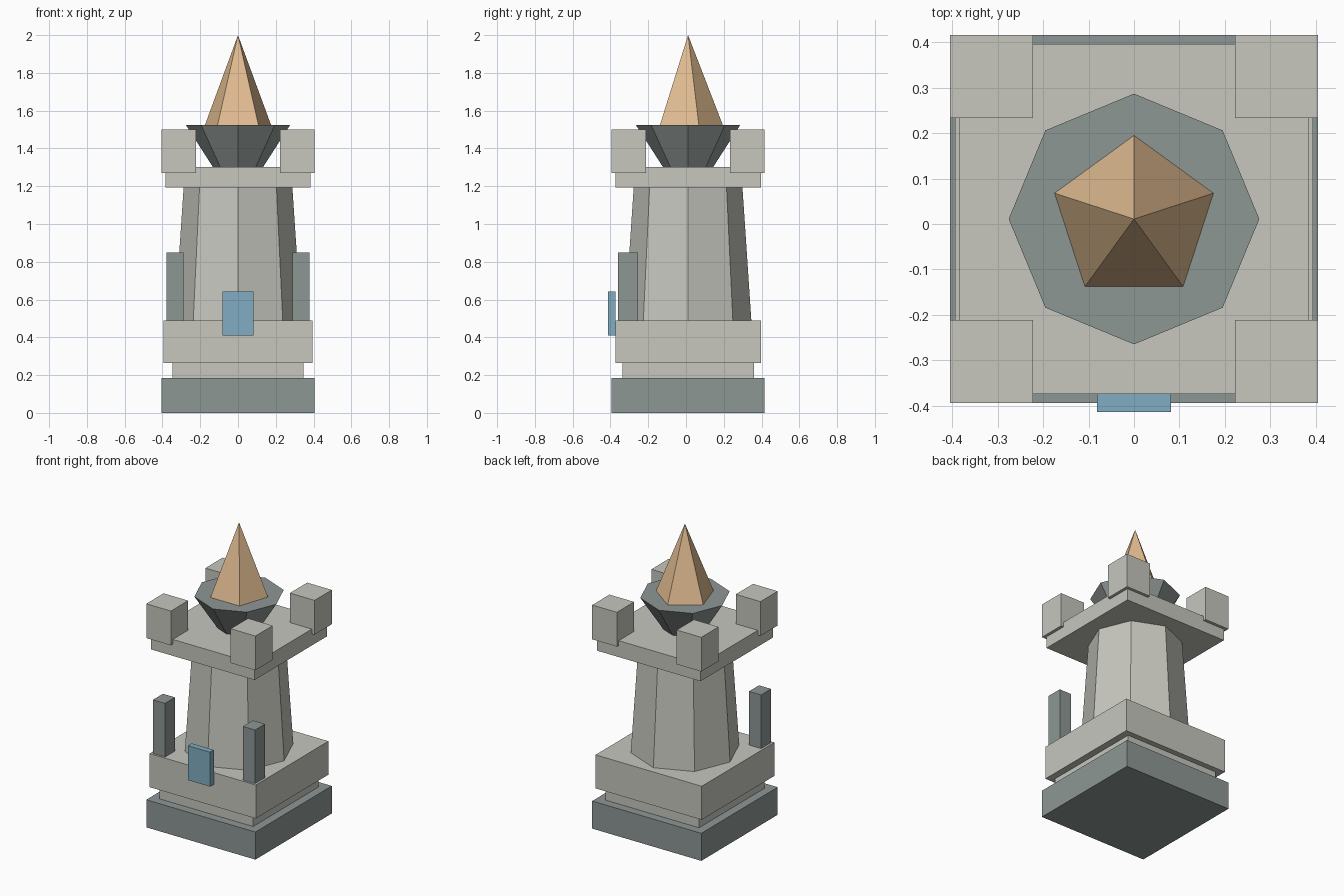
import bpy, bmesh
from math import sin, cos, tau

cube = bpy.data.objects.get("Cube")
if cube:
    bpy.data.objects.remove(cube, do_unlink=True)

AXIS_Y = 0.011  # the tower axis; the door plate makes the front deeper


def material(name, rgb):
    mat = bpy.data.materials.new(name)
    mat.use_nodes = True
    mat.diffuse_color = (*rgb, 1)
    mat.node_tree.nodes["Principled BSDF"].inputs["Base Color"].default_value = (*rgb, 1)
    return mat


stone = material("pale stone", (0.57, 0.57, 0.52))
slate = material("grey slate", (0.27, 0.31, 0.30))
timber = material("tan spire", (0.75, 0.50, 0.28))
glass = material("blue panel", (0.22, 0.42, 0.54))


def add_object(name, bm, mat):
    bmesh.ops.recalc_face_normals(bm, faces=bm.faces)
    mesh = bpy.data.meshes.new(name)
    bm.to_mesh(mesh)
    bm.free()
    mesh.materials.append(mat)
    obj = bpy.data.objects.new(name, mesh)
    bpy.context.collection.objects.link(obj)
    return obj


def box(name, x, y, z, mat):
    """Box spanning the given (low, high) ranges."""
    bm = bmesh.new()
    bmesh.ops.create_cube(bm, size=1)
    spans = (x, y, z)
    bmesh.ops.scale(bm, vec=[b - a for a, b in spans], verts=bm.verts)
    bmesh.ops.translate(bm, vec=[(a + b) / 2 for a, b in spans], verts=bm.verts)
    return add_object(name, bm, mat)


def slab(name, half_x, half_y, z, mat):
    """Box centred on the tower axis."""
    return box(name, (-half_x, half_x), (AXIS_Y - half_y, AXIS_Y + half_y), z, mat)


def frustum(name, sides, low, high, mat):
    """Faceted solid between two (radius, z) ends, one corner towards +y."""
    bm = bmesh.new()

    def ring(radius, z):
        count = sides if radius else 1
        return [bm.verts.new((radius * sin(tau * i / sides),
                              AXIS_Y + radius * cos(tau * i / sides), z))
                for i in range(count)]

    bottom, top = ring(*low), ring(*high)
    bm.faces.new(bottom)
    if len(top) > 1:
        bm.faces.new(top)
    for i in range(sides):
        j = (i + 1) % sides
        upper = [top[j], top[i]] if len(top) > 1 else top
        bm.faces.new([bottom[i], bottom[j]] + upper)
    return add_object(name, bm, mat)


# Stepped base
slab("base", 0.405, 0.405, (0, 0.185), slate)
slab("base_neck", 0.348, 0.348, (0.185, 0.265), stone)
slab("plinth", 0.394, 0.385, (0.265, 0.49), stone)

# Tapered tower and its platform
frustum("tower", 8, (0.335, 0.49), (0.288, 1.192), stone)
slab("platform", 0.385, 0.385, (1.192, 1.302), stone)

# Flared bowl and spire
frustum("bowl", 8, (0.133, 1.302), (0.276, 1.524), slate)
frustum("spire", 5, (0.184, 1.524), (0, 2), timber)

# Corner blocks overhanging the platform
for side, sx in (("left", 1), ("right", -1)):
    for end, sy in (("front", -1), ("back", 1)):
        x = sorted((sx * 0.222, sx * 0.405))
        y = sorted((AXIS_Y + sy * 0.222, AXIS_Y + sy * 0.405))
        box(f"{end}_{side}_battlement", x, y, (1.27, 1.5), stone)

    # Front posts standing on the plinth
    x = sorted((sx * 0.289, sx * 0.379))
    box(f"{side}_post", x, (-0.361, -0.255), (0.49, 0.85), slate)

# Door panel on the front of the plinth
box("door_panel", (-0.082, 0.082), (-0.414, -0.374), (0.411, 0.642), glass)
